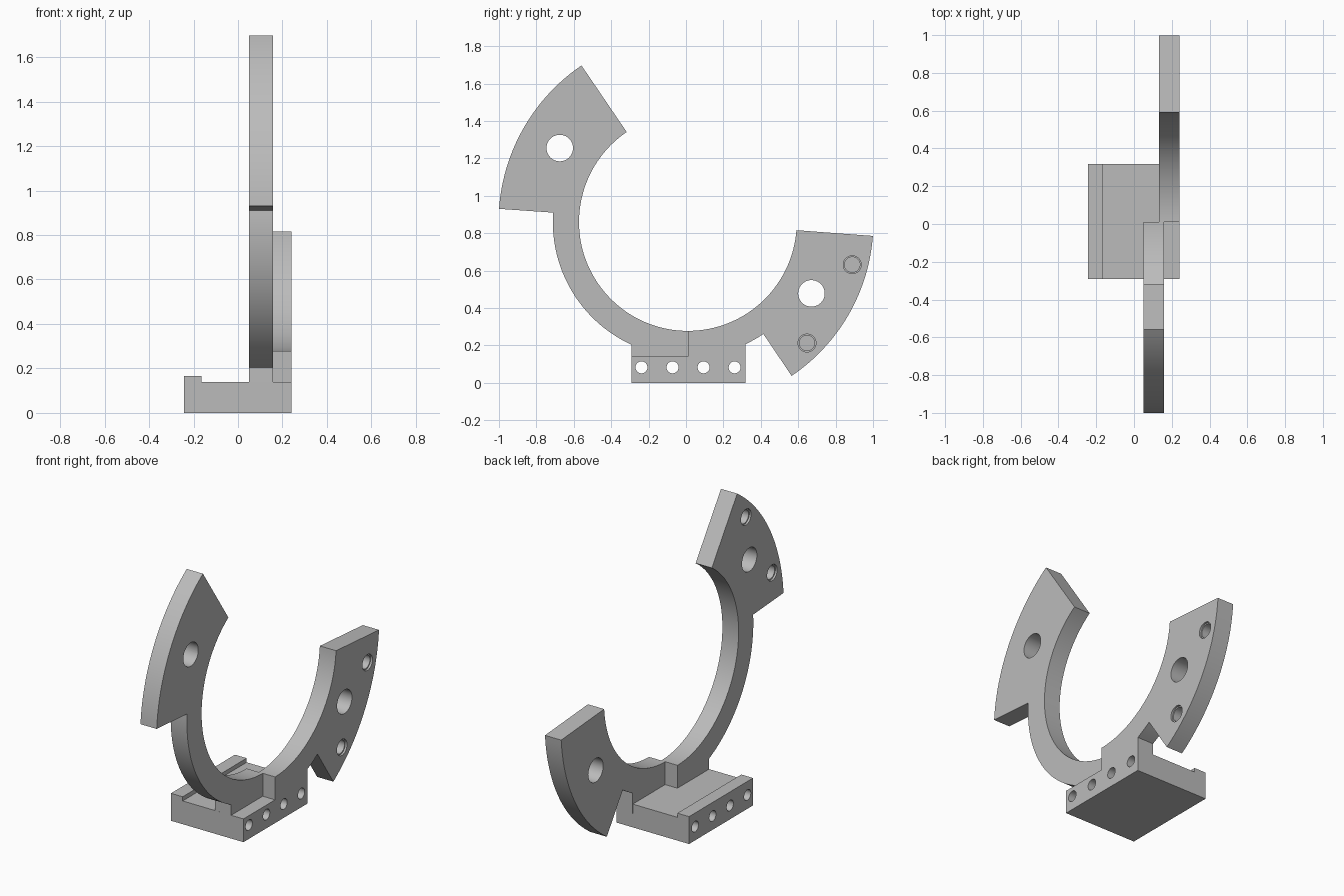
import bpy, bmesh
from math import sin, cos, radians, pi

cube = bpy.data.objects.get("Cube")
if cube:
    bpy.data.objects.remove(cube, do_unlink=True)

CY, CZ = 0.01, 0.86              # ring centre
R_IN, R_RING = 0.582, 0.722

grey = bpy.data.materials.new("machined grey")
grey.use_nodes = True
grey.diffuse_color = (0.5, 0.5, 0.5, 1)
grey.node_tree.nodes["Principled BSDF"].inputs["Base Color"].default_value = (0.5, 0.5, 0.5, 1)


def polar(r, deg):
    a = radians(deg)
    return CY + r * cos(a), CZ + r * sin(a)


def arc(r, start, end):
    n = max(4, int(abs(end - start) / 2))
    return [polar(r, start + (end - start) * i / n) for i in range(n + 1)]


def extrude(name, points, axis, lo, hi):
    """Extrude a closed 2D outline along x (outline in yz) or y (outline in xz)."""
    bm = bmesh.new()
    place = (lambda p: (lo, *p)) if axis == "x" else (lambda p: (p[0], lo, p[1]))
    face = bm.faces.new([bm.verts.new(place(p)) for p in points])
    new = bmesh.ops.extrude_face_region(bm, geom=[face])["geom"]
    shift = (hi - lo, 0, 0) if axis == "x" else (0, hi - lo, 0)
    bmesh.ops.translate(bm, vec=shift, verts=[v for v in new if isinstance(v, bmesh.types.BMVert)])
    bmesh.ops.recalc_face_normals(bm, faces=bm.faces)
    mesh = bpy.data.meshes.new(name)
    bm.to_mesh(mesh)
    bm.free()
    ob = bpy.data.objects.new(name, mesh)
    mesh.materials.append(grey)
    bpy.context.collection.objects.link(ob)
    return ob


def combine(target, other, operation):
    mod = target.modifiers.new("join", "BOOLEAN")
    mod.operation, mod.solver, mod.object = operation, "EXACT", other
    bpy.ops.object.select_all(action="DESELECT")
    bpy.context.view_layer.objects.active = target
    target.select_set(True)
    bpy.ops.object.modifier_apply(modifier=mod.name)
    bpy.data.objects.remove(other, do_unlink=True)


def drill(target, y, z, r, lo, hi):
    circle = [(y + r * cos(2 * pi * i / 40), z + r * sin(2 * pi * i / 40)) for i in range(40)]
    combine(target, extrude("drill_cutter", circle, "x", lo, hi), "DIFFERENCE")


# Base block with a raised lip along one side
bracket = extrude("ring_bracket", [(-0.243, 0), (0.24, 0), (0.24, 0.14), (-0.165, 0.14),
                                   (-0.165, 0.165), (-0.243, 0.165)], "y", -0.291, 0.318)

# Front half ring: foot, thin ring and wide upper sector
front = [(CY, 0), (-0.291, 0)] + arc(R_RING, 245.4, 176) + arc(1.012, 176, 124.2) + arc(R_IN, 124.2, 270)
combine(bracket, extrude("front_half", front, "x", 0.05, 0.158), "UNION")

# Back half ring, offset sideways, with the lower sector
back = [(CY, 0), (0.318, 0)] + arc(R_RING, -64.7, -56) + arc(0.992, -56, -4.3) + arc(R_IN, -4.3, -90)
combine(bracket, extrude("back_half", back, "x", 0.132, 0.24), "UNION")

# Holes through the base
for i in range(4):
    drill(bracket, -0.238 + i * 0.166, 0.083, 0.032, -0.4, 0.4)

# Through hole and two stepped blind holes in each sector
for mid, r_big, r_small, face, inward in ((150, 0.791, 0.931, 0.05, 1), (-30, 0.763, 0.908, 0.24, -1)):
    drill(bracket, *polar(r_big, mid), 0.071, -0.1, 0.4)
    for side in (-15.45, 15.45):
        spot = polar(r_small, mid + side)
        for radius, depth in ((0.048, 0.012), (0.041, 0.085)):
            ends = sorted((face - inward * 0.05, face + inward * depth))
            drill(bracket, *spot, radius, *ends)

bpy.context.view_layer.objects.active = bracket
bracket.select_set(True)
bpy.ops.object.shade_smooth_by_angle(angle=radians(30))
